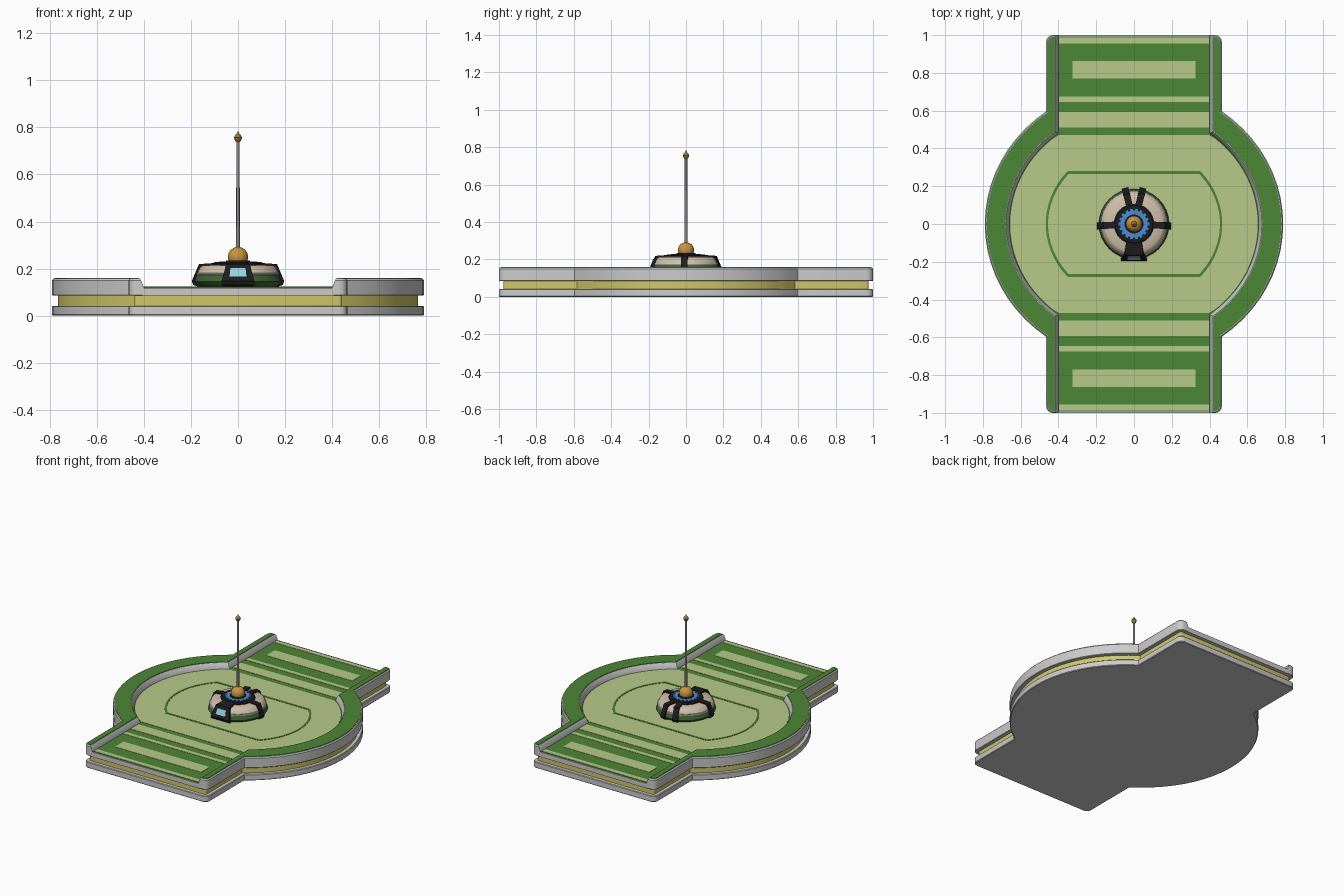
import bpy, bmesh
from math import sin, cos, pi, acos, radians

if "Cube" in bpy.data.objects:
    bpy.data.objects.remove(bpy.data.objects["Cube"])


def mat(name, r, g, b):
    m = bpy.data.materials.new(name)
    m.diffuse_color = (r, g, b, 1)
    m.use_nodes = True
    m.node_tree.nodes["Principled BSDF"].inputs["Base Color"].default_value = m.diffuse_color
    return m


GREEN = mat("green", 0.073, 0.242, 0.037)
DARK_GREEN = mat("dark_green", 0.05, 0.13, 0.035)
LIGHT = mat("light_green", 0.479, 0.591, 0.254)
YELLOW = mat("yellow", 0.62, 0.58, 0.13)
TAN = mat("tan", 0.62, 0.52, 0.39)
BLACK = mat("black", 0.012, 0.012, 0.014)
BLUE = mat("blue", 0.06, 0.28, 0.68)
GLASS = mat("glass", 0.3, 0.68, 0.75)
GOLD = mat("gold", 0.6, 0.3, 0.04)
BRASS = mat("brass", 0.3, 0.2, 0.04)
STEEL = mat("steel", 0.25, 0.25, 0.25)


def finish(name, bm, material=None):
    bmesh.ops.recalc_face_normals(bm, faces=bm.faces)
    me = bpy.data.meshes.new(name)
    bm.to_mesh(me)
    bm.free()
    ob = bpy.data.objects.new(name, me)
    bpy.context.collection.objects.link(ob)
    if material:
        me.materials.append(material)
    bpy.ops.object.select_all(action='DESELECT')
    ob.select_set(True)
    bpy.context.view_layer.objects.active = ob
    bpy.ops.object.shade_smooth_by_angle(angle=radians(32))
    return ob


def loft(name, layers, material=None, caps=True):
    """Join outlines of equal point count, given as (points, z)."""
    bm = bmesh.new()
    rings = [[bm.verts.new((x, y, z)) for x, y in pts] for pts, z in layers]
    for a, b in zip(rings, rings[1:]):
        for i in range(len(a)):
            bm.faces.new((a[i - 1], a[i], b[i], b[i - 1]))
    if caps:
        bm.faces.new(rings[0])
        bm.faces.new(rings[-1])
    return finish(name, bm, material)


def lathe(name, profile, material=None, n=32):
    circle = lambda r: [(r * cos(2 * pi * i / n), r * sin(2 * pi * i / n)) for i in range(n)]
    return loft(name, [(circle(r), z) for r, z in profile], material)


def arc(a, b, x0, n=10):
    """Quarter ellipse from x = x0 down to y = 0."""
    t0 = acos(x0 / a)
    return [(a * cos(t0 * (1 - i / n)), b * sin(t0 * (1 - i / n))) for i in range(n + 1)]


def fold(quarter):
    """Mirror an upper right quarter below the x axis."""
    return quarter + [(x, -y) for x, y in quarter[-2::-1]]


def both(side):
    """Close a right side with its mirrored left side."""
    return side + [(-x, y) for x, y in reversed(side)]


def outer(d):
    r = 0.035
    corner = [(0.465 - r + (r - d) * cos(t * pi / 8), 1 - r + (r - d) * sin(t * pi / 8))
              for t in range(4, -1, -1)]
    return fold(corner + arc(0.79 - d, 0.738 - d, 0.465 - d))


def inner(e, end=1.0):
    return fold([(0.40 + e, end)] + arc(0.66 + e, 0.603 + e, 0.40 + e))


def rect(x0, x1, y0, y1):
    return [(x0, y0), (x1, y0), (x1, y1), (x0, y1)]


def plate(name, pts, z0, z1, material=None):
    return loft(name, [(pts, z0), (pts, z1)], material)


# Stacked base: lower slab, yellow core, upper deck
loft("lower_slab", [(both(outer(0.004)), 0), (both(outer(0)), 0.004),
                    (both(outer(0)), 0.038), (both(outer(0.004)), 0.042)])
plate("yellow_core", both(outer(0.025)), 0.042, 0.085, YELLOW)
plate("deck", both(inner(0.006)), 0.085, 0.118)
plate("deck_floor", both(inner(0.004, 0.993)), 0.118, 0.12, GREEN)

# Raised side rims with green tops
for side, s in (("right", 1), ("left", -1)):
    def rim(d, e):
        return [(s * x, y) for x, y in outer(d) + inner(e, 1 - d)[::-1]]
    loft(side + "_rim", [(rim(0.003, 0), 0.085), (rim(0, 0), 0.088), (rim(0, 0), 0.12),
                         (rim(0, 0.012), 0.15), (rim(0.006, 0.017), 0.157)])
    plate(side + "_rim_top", rim(0.01, 0.02), 0.15, 0.16, GREEN)

# Pitch, its outline and the end stripes
pitch = [(x, min(y, 0.47)) for x, y in arc(0.655, 0.598, 0.36, 14)]
plate("pitch", both(fold(pitch)), 0.12, 0.122, LIGHT)
line_out = both(fold(arc(0.467, 0.425, 0.35)))
line_in = both(fold(arc(0.455, 0.407, 0.345)))
loft("pitch_line", [(line_out, 0.121), (line_out, 0.124), (line_in, 0.124), (line_in, 0.121)],
     GREEN, caps=False)
for end, s in (("back", 1), ("front", -1)):
    for i, (w, y0, y1) in enumerate([(0.397, 0.51, 0.592), (0.397, 0.645, 0.675),
                                     (0.325, 0.77, 0.862), (0.397, 0.955, 0.988)]):
        plate(f"{end}_stripe_{i + 1}", rect(-w, w, s * y0, s * y1), 0.12, 0.122, LIGHT)

# Round hut in the middle
lathe("hut_base", [(0.155, 0.12), (0.175, 0.13), (0.186, 0.145), (0.176, 0.176)], DARK_GREEN)
lathe("hut_band", [(0.17, 0.172), (0.179, 0.174), (0.178, 0.18), (0.17, 0.182)])
lathe("hut_roof", [(0.17, 0.178), (0.175, 0.182), (0.163, 0.205), (0.15, 0.213), (0.09, 0.216)], TAN)


def rib(name, angle, profile, material):
    """Solid bar around the hut; profile is (radius, z, half width)."""
    a = radians(angle)
    bm = bmesh.new()
    sides = [[bm.verts.new((r * cos(a) - s * w * sin(a), r * sin(a) + s * w * cos(a), z))
              for r, z, w in profile] for s in (-1, 1)]
    for i in range(len(profile)):
        bm.faces.new((sides[0][i - 1], sides[0][i], sides[1][i], sides[1][i - 1]))
    bm.faces.new(sides[0])
    bm.faces.new(sides[1])
    finish(name, bm, material)


BAR = [(0.095, 0.205), (0.095, 0.224), (0.165, 0.219), (0.196, 0.147),
       (0.189, 0.13), (0.16, 0.121), (0.15, 0.15)]
for i, ang in enumerate((-3, 76, 104, 183)):
    rib(f"hut_rib_{i + 1}", ang, [(r, z, 0.018) for r, z in BAR], BLACK)
widths = (0.04, 0.04, 0.05, 0.07, 0.07, 0.06, 0.06)
rib("front_panel", 270, [(r, z, w) for (r, z), w in zip(BAR, widths)], BLACK)
rib("front_window", 270, [(0.178, 0.166, 0.036), (0.1905, 0.166, 0.036),
                          (0.1755, 0.202, 0.032), (0.165, 0.202, 0.032)], GLASS)

# Roof hub with toothed blue ring
lathe("hub", [(0.107, 0.205), (0.107, 0.222), (0.1, 0.227)], BLACK)
lathe("hub_ring", [(0.072, 0.22), (0.072, 0.23)], BLUE)
for i in range(18):
    rib(f"ring_tooth_{i + 1}", i * 20, [(0.068, 0.22, 0.007), (0.068, 0.23, 0.007),
                                        (0.081, 0.23, 0.007), (0.081, 0.22, 0.007)], BLUE)
lathe("ball_seat", [(0.05, 0.225), (0.05, 0.234)], BLACK)

# Ball, mast and finial
lathe("ball", [(max(0.043 * sin(k * pi / 14), 0.0005), 0.249 - 0.043 * cos(k * pi / 14))
               for k in range(15)], GOLD, 28)
lathe("mast", [(0.008, 0.28), (0.007, 0.75)], STEEL, 12)
lathe("finial", [(0.007, 0.737), (0.014, 0.746), (0.017, 0.757), (0.012, 0.767),
                 (0.006, 0.773), (0.001, 0.782)], BRASS, 12)
